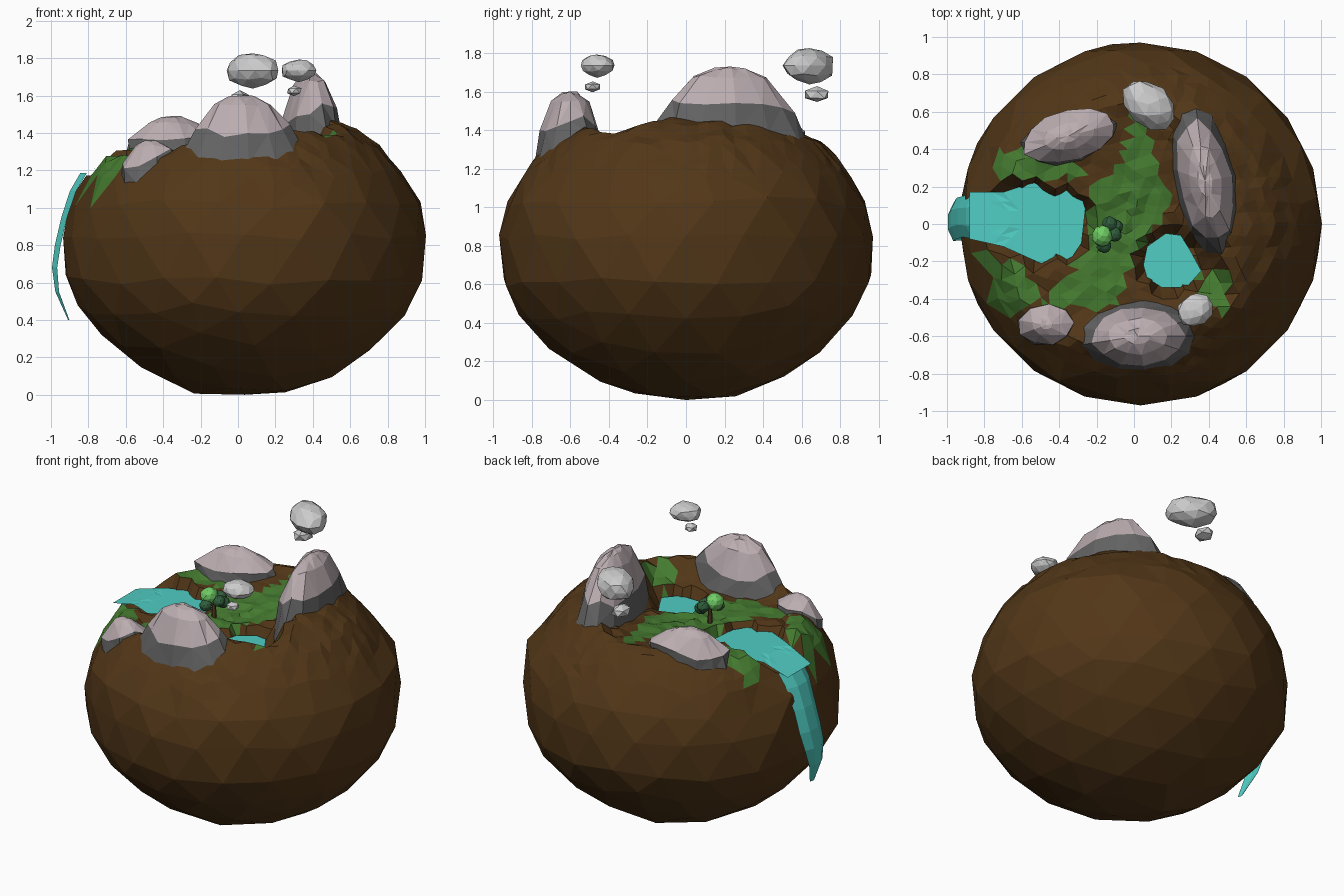
import bpy, bmesh, math, random
from mathutils import Vector, Matrix, noise

if "Cube" in bpy.data.objects:
    bpy.data.objects.remove(bpy.data.objects["Cube"])

random.seed(4)


def mat(name, r, g, b):
    m = bpy.data.materials.new(name)
    m.diffuse_color = (r, g, b, 1)
    m.use_nodes = True
    m.node_tree.nodes["Principled BSDF"].inputs["Base Color"].default_value = m.diffuse_color
    return m


EARTH = mat("earth", .085, .038, .009)
GRASS = mat("grass", .06, .2, .03)
STONE = mat("stone", .13, .13, .13)
CAP = mat("pale_cap", .5, .42, .44)
WATER = mat("water", .08, .61, .55)
LEAF = mat("leaf", .16, .6, .13)
DARK_LEAF = mat("dark_leaf", .03, .11, .045)
BARK = mat("bark", .1, .045, .02)


def finish(bm, name, mats=()):
    me = bpy.data.meshes.new(name)
    bmesh.ops.recalc_face_normals(bm, faces=bm.faces)
    bm.to_mesh(me)
    bm.free()
    for m in mats:
        me.materials.append(m)
    ob = bpy.data.objects.new(name, me)
    bpy.context.collection.objects.link(ob)
    return ob


def interp(table, t):
    for a, b in zip(table, table[1:]):
        if t <= b[0]:
            k = (t - a[0]) / (b[0] - a[0])
            return [p + (q - p) * k for p, q in zip(a[1:], b[1:])]
    return list(table[-1][1:])


def inside(poly, x, y):
    hit = False
    for (x1, y1), (x2, y2) in zip(poly, poly[1:] + poly[:1]):
        if (y1 > y) != (y2 > y) and x < x1 + (x2 - x1) * (y - y1) / (y2 - y1):
            hit = not hit
    return hit


CX = .035
# sphere latitude -> radius, height ; radius -> dome height ; angle -> crater edge
SIDE = [(0, 0, .01), (.1, .34, .04), (.2, .61, .18), (.3, .83, .38), (.4, .95, .57),
        (.5, .97, .85), (.6, .93, 1.05), (.7, .81, 1.23), (1, 0, 1.4)]
DOME = [(0, 1.5), (.4, 1.49), (.6, 1.42), (.72, 1.33), (.82, 1.21), (.93, 1.05), (.98, .85)]
EDGE = [(0, .26), (45, .38), (75, .6), (105, .6), (135, .52), (160, .72), (180, .88),
        (205, .85), (225, .72), (250, .55), (280, .44), (305, .5), (325, .56), (340, .4), (360, .26)]


def height(x, y):
    """Height of the top ground: dome outside, sunken meadow inside."""
    r = math.hypot(x - CX, y)
    dome = interp(DOME, r)[0]
    floor = 1.27 + .12 * max(0, y) + .04 * max(0, x)
    for cx, cy, rx, ry in ((-.6, 0, .36, .2), (.2, -.2, .17, .16)):
        if ((x - cx) / rx) ** 2 + ((y - cy) / ry) ** 2 < 1:
            floor = 1.17
    edge = interp(EDGE, math.degrees(math.atan2(y, x)) % 360)[0]
    k = min(1, max(0, (math.hypot(x, y) - edge) / .12))
    low = min(dome, floor)
    return low + (dome - low) * k


MEADOWS = [
    [(0, .62), (.1, .5), (.14, .3), (.2, .1), (.12, 0), (0, -.18), (-.1, -.43), (-.5, -.45),
     (-.35, -.27), (-.25, -.1), (-.22, .22), (-.08, .3)],
    [(-.84, -.16), (-.6, -.22), (-.48, -.4), (-.72, -.52)],
    [(-.8, .24), (-.2, .25), (-.5, .42), (-.78, .36)],
    [(.35, -.28), (.53, -.22), (.49, -.49), (.36, -.4)]]

# island body: sphere with a finer top, reshaped by the profiles above
bm = bmesh.new()
bmesh.ops.create_icosphere(bm, subdivisions=3, radius=1)
for level in (.35, .55):
    top = [e for e in bm.edges if min(v.co.z for v in e.verts) > level]
    bmesh.ops.subdivide_edges(bm, edges=top, cuts=1, use_grid_fill=True)
bmesh.ops.triangulate(bm, faces=bm.faces)
for v in bm.verts:
    d = v.co.normalized()
    t = 1 - math.acos(max(-1, min(1, d.z))) / math.pi
    r, z = interp(SIDE, t)
    a = math.atan2(d.y, d.x)
    n = noise.noise(d * 2.3)
    if t < .6:
        r *= 1 + .05 * n * min(1, abs(t - .5) * 8)
    j = .012
    x = CX + r * math.cos(a) + random.uniform(-j, j) * (t > .6)
    y = r * math.sin(a) + random.uniform(-j, j) * (t > .6)
    if t > .6:
        z = height(x, y) + random.uniform(-j, j)
    elif t > .03:
        z = max(.01, z + .04 * n)
    v.co = (x, y, z)
for f in bm.faces:
    c = f.calc_center_median()
    if c.z > 1.05 and any(inside(p, c.x, c.y) for p in MEADOWS):
        f.material_index = 1
low = min(v.co.z for v in bm.verts)
for v in bm.verts:
    if v.co.z < .3:
        v.co.z -= low
finish(bm, "island_body", (EARTH, GRASS))


def mountain(name, cx, cy, rx, ry, turn, peak, band=.8, n=13):
    """Ringed peak whose foot follows the ground."""
    bm = bmesh.new()
    rot = Matrix.Rotation(math.radians(turn), 2)
    rings = []
    for s, k in ((1, 0), (band, .38), (.5, .8), (.22, .97)):
        ring = []
        for i in range(n):
            a = 2 * math.pi * i / n
            q = s * random.uniform(.93, 1.07)
            p = rot @ Vector((rx * q * math.cos(a), ry * q * math.sin(a)))
            x, y = cx + p.x, cy + p.y
            foot = height(x, y) - .02
            z = foot + (peak - foot) * (k + random.uniform(-.05, .03) * (k > 0))
            ring.append(bm.verts.new((x, y, z)))
        rings.append(ring)
    tip = bm.verts.new((cx, cy, peak))
    for j in range(len(rings)):
        for i in range(n):
            k = (i + 1) % n
            if j + 1 < len(rings):
                f = bm.faces.new((rings[j][i], rings[j][k], rings[j + 1][k], rings[j + 1][i]))
            else:
                f = bm.faces.new((rings[j][i], rings[j][k], tip))
            f.material_index = int(j > 0)
    bmesh.ops.triangulate(bm, faces=bm.faces)
    return finish(bm, name, (STONE, CAP))


mountain("right_mountain", .38, .23, .17, .4, 10, 1.73, .82)
mountain("front_mountain", .02, -.6, .31, .19, 0, 1.6, .8)
mountain("back_mountain", -.35, .47, .27, .14, 15, 1.49, .95)
mountain("small_mountain", -.47, -.54, .15, .11, 5, 1.36, .97, 9)


# lake and pond: flat sheets, the lake dipping at its outlet
def pool(name, pts, level):
    bm = bmesh.new()
    f = bm.faces.new([bm.verts.new((x, y, level)) for x, y in pts])
    bmesh.ops.poke(bm, faces=[f])
    bmesh.ops.subdivide_edges(bm, edges=bm.edges[:], cuts=2, use_grid_fill=True)
    for v in bm.verts:
        v.co.z -= max(0, -.68 - v.co.x) * .3
    bmesh.ops.triangulate(bm, faces=bm.faces)
    finish(bm, name, (WATER,))


pool("lake", [(-.88, .17), (-.7, .17), (-.58, .21), (-.4, .245), (-.3, .2), (-.26, .08),
              (-.28, -.1), (-.38, -.25), (-.5, -.21), (-.7, -.12), (-.88, -.08)], 1.235)
pool("pond", [(.05, -.22), (.07, -.12), (.17, -.05), (.25, -.06), (.3, -.14), (.36, -.25),
              (.28, -.34), (.15, -.34), (.07, -.29)], 1.225)

# waterfall: bowed strip (x, z, centre y, half width), tapering to a tip
bm = bmesh.new()
rows = []
for x, z, y, w in ((-.85, 1.185, .045, .125), (-.905, 1.09, .04, .12), (-.95, .95, .04, .11),
                   (-.985, .8, .03, .11), (-1, .68, .01, .1), (-.98, .55, -.02, .07), (-.91, .4, -.06, .025)):
    rows.append([bm.verts.new((x + .04 * abs(k) ** 2 * w / .12, y + k * w, z)) for k in (-1, -.4, .4, 1)])
for a, b in zip(rows, rows[1:]):
    for i in range(3):
        bm.faces.new((a[i], a[i + 1], b[i + 1], b[i]))
finish(bm, "waterfall", (WATER,))


# floating rocks and tree
def blob(name, loc, size, turn=0, mats=(), sub=2, rough=.08):
    bm = bmesh.new()
    bmesh.ops.create_icosphere(bm, subdivisions=sub, radius=1)
    for v in bm.verts:
        v.co *= random.uniform(1 - rough, 1 + rough)
    bm.transform(Matrix.Translation(loc) @ Matrix.Rotation(math.radians(turn), 4, 'Z')
                 @ Matrix.Diagonal((*size, 1)))
    return finish(bm, name, mats)


blob("large_floating_rock", (.08, .64, 1.735), (.16, .11, .095), -42)
blob("medium_floating_rock", (.325, -.46, 1.735), (.1, .085, .06), 35)
blob("back_floating_pebble", (.01, .68, 1.585), (.06, .07, .042), 0, sub=1)
blob("front_floating_pebble", (.3, -.485, 1.625), (.042, .046, .028), 0, sub=1)

bm = bmesh.new()
bmesh.ops.create_cone(bm, cap_ends=True, segments=6, radius1=.018, radius2=.01, depth=.17)
bm.transform(Matrix.Translation((-.145, -.05, 1.32)))
finish(bm, "tree_trunk", (BARK,))
blob("tree_crown", (-.17, -.065, 1.41), (.056, .058, .055), 0, (LEAF,), 2, .06)
for i, p in enumerate(((-.105, -.055, 1.385), (-.13, .0, 1.39), (-.16, -.115, 1.365), (-.1, -.015, 1.365))):
    blob(f"tree_foliage_{i + 1}", p, (.04, .04, .036), 0, (DARK_LEAF,), 2, .06)
